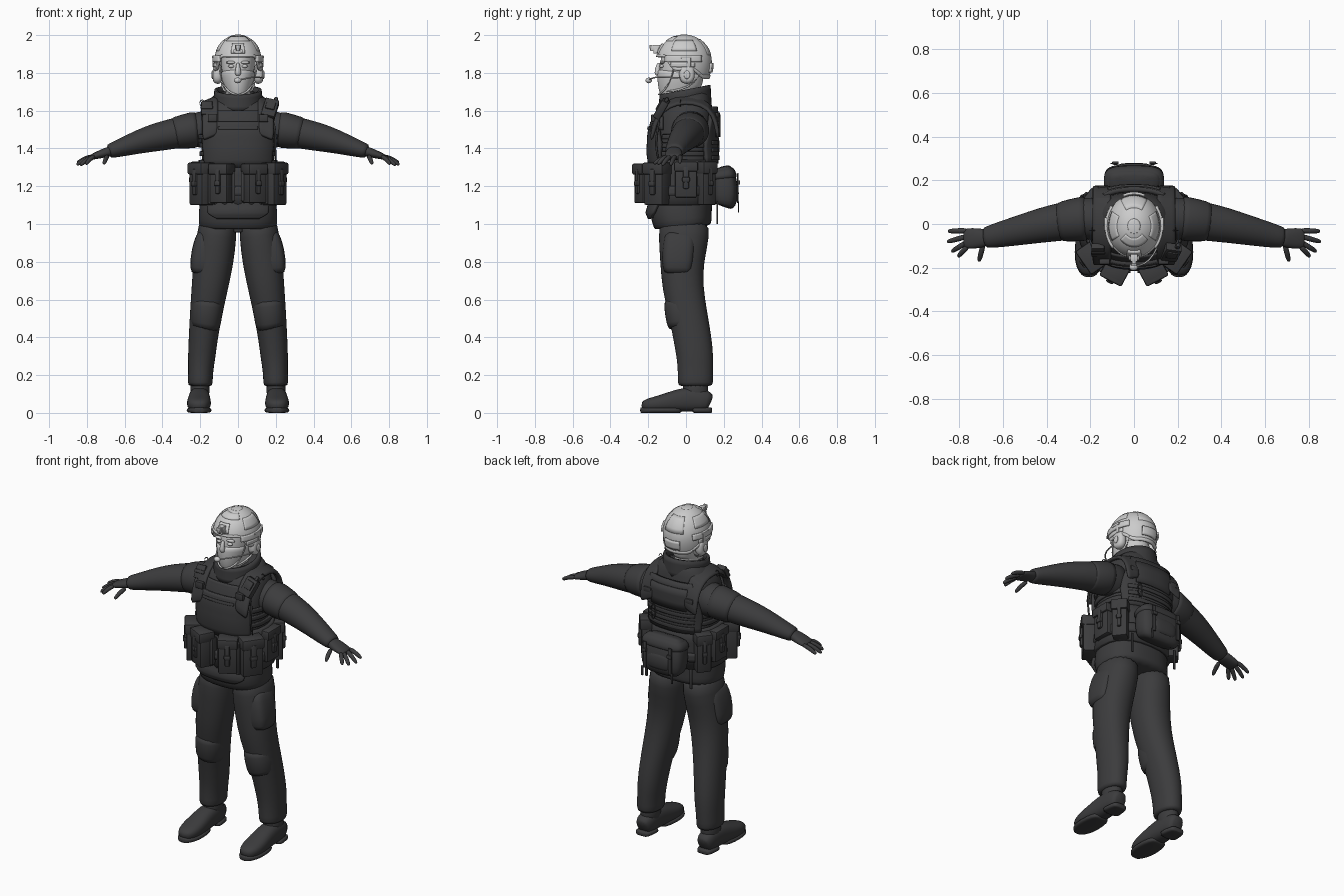
import bpy, bmesh, math
from mathutils import Vector as V, Matrix as M
R = math.radians
DARK = bpy.data.materials.new("dark_cloth")
DARK.diffuse_color = (0.045, 0.045, 0.047, 1)

def finish(name, bm, mat=DARK, mirror=False, thick=0, sub=0, angle=None):
    me = bpy.data.meshes.new(name)
    bm.to_mesh(me); bm.free()
    ob = bpy.data.objects.new(name, me)
    bpy.context.collection.objects.link(ob)
    if mat: me.materials.append(mat)
    if angle:
        bpy.ops.object.select_all(action='DESELECT')
        ob.select_set(True)
        bpy.context.view_layer.objects.active = ob
        bpy.ops.object.shade_smooth_by_angle(angle=R(angle))
    else:
        for p in me.polygons: p.use_smooth = True
    if thick:
        s = ob.modifiers.new("thick", 'SOLIDIFY'); s.thickness = thick; s.offset = 0
    if sub:
        ob.modifiers.new("sub", 'SUBSURF').levels = sub
        ob.modifiers["sub"].render_levels = sub
    if mirror: ob.modifiers.new("mirror", 'MIRROR')
    return ob

def spow(x, p): return math.copysign(abs(x) ** p, x)

def loft(name, rings, n=16, p=1.0, sub=1, **kw):
    """Skin rings (x, y, z, side radius, up radius) along their path."""
    bm, rows, c = bmesh.new(), [], [V(r[:3]) for r in rings]
    for i, r in enumerate(rings):
        t = (c[min(i + 1, len(c) - 1)] - c[max(i - 1, 0)]).normalized()
        s = t.cross(V((0, -1, 0)) if abs(t.z) > .8 else V((0, 0, -1))).normalized()
        u = t.cross(s)
        rows.append([bm.verts.new(c[i] + s * r[3] * spow(math.cos(k * math.tau / n), p)
                     + u * r[4] * spow(math.sin(k * math.tau / n), p)) for k in range(n)])
    for a, b in zip(rows, rows[1:]):
        for k in range(n):
            bm.faces.new((a[k], a[(k + 1) % n], b[(k + 1) % n], b[k]))
    bm.faces.new(rows[0][::-1]); bm.faces.new(rows[-1])
    return finish(name, bm, sub=sub, **kw)

def tube(name, pts, r, n=8, **kw):
    return loft(name, [(*p, r, r) for p in pts], n, **kw)

def grid(name, f, nu, nv, thick=.012, **kw):
    """Curved panel from a surface function of u, v in 0..1."""
    bm = bmesh.new()
    g = [[bm.verts.new(f(i / nu, j / nv)) for i in range(nu + 1)] for j in range(nv + 1)]
    for j in range(nv):
        for i in range(nu):
            bm.faces.new((g[j][i], g[j][i + 1], g[j + 1][i + 1], g[j + 1][i]))
    bmesh.ops.remove_doubles(bm, verts=bm.verts, dist=1e-5)
    return finish(name, bm, thick=thick, angle=40, **kw)

def boxes(name, parts, mat4=M(), bevel=.008, seg=2, **kw):
    bm = bmesh.new()
    for c, s in parts:
        bmesh.ops.create_cube(bm, matrix=mat4 @ M.Translation(c) @ M.Diagonal((*s, 1)))
    bmesh.ops.bevel(bm, geom=bm.edges[:], offset=bevel, segments=seg, affect='EDGES', profile=.5)
    return finish(name, bm, angle=40, **kw)

def ball(name, c, s, **kw):
    bm = bmesh.new()
    bmesh.ops.create_uvsphere(bm, u_segments=16, v_segments=10, radius=1,
                              matrix=M.Translation(c) @ M.Diagonal((*s, 1)))
    return finish(name, bm, **kw)

# Torso: z, half width, centre y, half depth
T = [(.98, .203, -.015, .15), (.99, .208, -.015, .153), (1.06, .212, -.03, .168), (1.12, .2, -.02, .16),
     (1.25, .19, -.01, .155), (1.38, .193, -.018, .165), (1.48, .203, -.015, .163), (1.56, .203, -.003, .153),
     (1.62, .185, .005, .138), (1.66, .15, .005, .125), (1.69, .115, -.005, .115)]
loft("jacket", [(0, cy, z, rx, ry) for z, rx, cy, ry in T], 24, .82)

def torso(a, z, off):
    for p, q in zip(T, T[1:]):
        if z <= q[0]: break
    k = (z - p[0]) / (q[0] - p[0])
    rx, cy, ry = (p[i] + (q[i] - p[i]) * k for i in (1, 2, 3))
    return V(((rx + off) * spow(math.sin(a), .82), cy - (ry + off) * spow(math.cos(a), .82), z))

def panel(name, mid, rows, off=.012, thick=.018, **kw):
    """Panel hugging the torso; rows are (z, half angle)."""
    def f(u, v):
        k = v * (len(rows) - 1); i = min(int(k), len(rows) - 2); k -= i
        z, h = (rows[i][j] + (rows[i + 1][j] - rows[i][j]) * k for j in (0, 1))
        return torso(R(mid + (2 * u - 1) * h), z, off)
    return grid(name, f, 24, (len(rows) - 1) * 3, thick, **kw)

# Vest
panel("cummerbund", 0, [(1.1, 180), (1.34, 180)], .008)
panel("waist_belt", 0, [(1.15, 180), (1.2, 180)], .02)
panel("groin_flap", 0, [(1.03, 25), (1.06, 42), (1.13, 48)], .008)
panel("chest_plate", 0, [(1.3, 52), (1.42, 56), (1.49, 48), (1.54, 30)], .016, .022)
panel("chest_bib", 0, [(1.5, 52), (1.56, 44), (1.6, 34)], .006, .012)
panel("back_plate", 180, [(1.32, 52), (1.42, 55), (1.52, 46), (1.62, 38)], .014, .022)
panel("back_upper_flap", 180, [(1.46, 26), (1.59, 28)], .028, .012)
panel("chest_webbing", 0, [(1.5, 22), (1.515, 22)], .03, .008)
for i in range(3):
    panel("back_webbing", 180, [(1.34 + i * .04, 40), (1.362 + i * .04, 40)], .028, .006)
    panel("side_strap", 90, [(1.36 + i * .045, 36), (1.385 + i * .045, 36)], .006, .01, mirror=True)

# Shoulder straps
S = [(-.185, 1.47), (-.165, 1.56), (-.125, 1.635), (-.05, 1.672), (.04, 1.675), (.12, 1.645), (.16, 1.57), (.17, 1.48)]
grid("shoulder_strap", lambda u, v: V((.105 + .085 * u, S[round(v * 7)][0], S[round(v * 7)][1] - .035 * u)),
     4, 7, .022, mirror=True, sub=1)
boxes("strap_buckle", [((.135, -.172, 1.56), (.05, .025, .04)), ((.14, .165, 1.53), (.05, .02, .03))], bevel=.005, mirror=True)
tilt = M.Translation((.17, -.13, 1.61)) @ M.Rotation(R(-30), 4, 'X') @ M.Rotation(R(15), 4, 'Y')
boxes("shoulder_radio", [((0, 0, 0), (.075, .04, .105)), ((0, -.02, .01), (.05, .015, .05)), ((.015, 0, .06), (.02, .02, .03))], tilt, .006)
tilt = M.Translation((-.165, -.12, 1.61)) @ M.Rotation(R(-30), 4, 'X')
boxes("shoulder_pad", [((0, 0, 0), (.06, .03, .08)), ((0, -.015, 0), (.065, .01, .02))], tilt, .005)
tube("radio_cable", [(.18, -.14, 1.56), (.2, -.15, 1.5), (.195, -.165, 1.42), (.2, -.14, 1.32)], .006)
for s in (-1, 1):
    tube("strap_loop", [(s * (.19 + .014 * math.cos(k)), -.03, 1.64 + .02 * math.sin(k)) for k in (0, 1, 2, 3, 4, 5, 6.2)], .004, 6)
tube("back_clip", [(.1 + .015 * math.cos(k), .172, 1.41 + .05 * math.sin(k)) for k in (0, .8, 1.6, 2.4, 3.1, 3.9, 4.7, 5.5, 6.25)], .005, 6)

# Collar
def collar(u, v):
    a = math.tau * u; back = (1 - math.cos(a)) / 2
    return V(((.126 - .01 * v) * math.sin(a), -.005 - (.132 - .006 * v) * math.cos(a), 1.6 + .03 * back + v * (.085 + .02 * back)))
grid("collar", collar, 32, 4, .018)
loft("neck_scarf", [(0, -.005, 1.6, .1, .105), (0, -.01, 1.66, .1, .11), (0, -.01, 1.685, .085, .1), (0, -.01, 1.69, .07, .08)])

# Arms and gloves
loft("sleeve", [(.12, .02, 1.5, .1, .12), (.2, .025, 1.5, .1, .095), (.26, .025, 1.495, .093, .088), (.32, .012, 1.482, .09, .083),
     (.42, -.005, 1.463, .082, .078), (.52, -.028, 1.437, .07, .065), (.61, -.048, 1.407, .06, .05),
     (.675, -.062, 1.387, .05, .04), (.685, -.063, 1.384, .046, .036)], mirror=True)
loft("shoulder_patch", [(.215, .025, 1.5, .102, .095), (.225, .025, 1.5, .106, .1), (.335, .01, 1.48, .094, .087), (.345, .009, 1.478, .088, .08)], mirror=True)
loft("glove_palm", [(.66, -.06, 1.39, .038, .03), (.7, -.065, 1.378, .045, .026), (.74, -.066, 1.366, .05, .021),
     (.772, -.066, 1.355, .046, .016), (.78, -.066, 1.352, .04, .012)], 12, .85, mirror=True)
for y, tip in ((-.03, (.853, -.033, 1.323)), (-.055, (.856, -.082, 1.312)), (-.08, (.836, -.127, 1.31)), (-.1, (.806, -.15, 1.315)), (-.09, (.71, -.172, 1.318))):
    b, t = V((.76 if y != -.09 else .69, y, 1.36)), V(tip)
    m = (b + t) / 2 + V((0, 0, .008))
    loft("glove_finger", [(*b, .014, .014), (*m, .0135, .0135), (*(m * .3 + t * .7), .012, .012), (*t, .007, .007)], 8, mirror=True)

# Trousers
loft("trouser_leg", [(.2, .05, .14, .06, .088), (.2, .05, .152, .067, .094), (.198, .05, .22, .066, .094), (.192, .048, .3, .074, .098),
     (.185, .035, .39, .077, .102), (.17, .012, .52, .086, .102), (.15, -.018, .66, .097, .11), (.13, -.022, .8, .108, .116),
     (.112, -.01, .94, .106, .138), (.106, -.01, 1.03, .1, .13)], 20, .92, mirror=True)
loft("cargo_pocket", [(.185, -.045, .735, .05, .06), (.185, -.045, .745, .075, .082), (.17, -.04, .86, .078, .09),
     (.155, -.03, .94, .066, .085), (.153, -.03, .95, .05, .06)], 16, .6, mirror=True)
loft("knee_patch", [(.178, -.005, .44, .07, .085), (.172, -.004, .46, .082, .098), (.16, -.018, .59, .09, .106), (.158, -.02, .61, .07, .09)], 16, .9, mirror=True)
boxes("trouser_fly", [((0, -.11, .985), (.05, .05, .06))], bevel=.01)

# Boots
loft("boot_foot", [(.205, .132, .055, .03, .035), (.205, .12, .062, .05, .055), (.205, .04, .075, .056, .07), (.205, -.05, .065, .06, .06),
     (.207, -.13, .05, .067, .045), (.207, -.2, .042, .058, .036), (.207, -.237, .036, .028, .022)], 16, .8, mirror=True)
loft("boot_shaft", [(.203, .045, .05, .052, .07), (.202, .05, .12, .052, .07), (.2, .055, .2, .05, .068)], mirror=True)
for nm, a in (("boot_sole", ((-.02, .04), (-.05, .06), (-.13, .07), (-.2, .062), (-.235, .034), (-.243, .02))),
              ("boot_heel", ((.138, .03), (.13, .048), (.06, .057), (.03, .055)))):
    loft(nm, [(.206, y, .014, r, .015) for y, r in a], 12, .5, mirror=True)

# Belt pouches, turned outward by an angle around z
def pouch(name, x, y, turn, w, d, z0, z1, bevel=.009, **kw):
    h = z1 - z0
    boxes(name, [((0, 0, 0), (w, d, h)), ((0, -.004, h * .36), (w + .01, d + .012, h * .28)),
          ((0, -d / 2 - .004, .01), (w * .28, .02, h * .62)), ((0, -d / 2 - .01, .0), (w * .36, .02, .03))],
          M.Translation((x, y, (z0 + z1) / 2)) @ M.Rotation(R(turn), 4, 'Z'), bevel, **kw)
pouch("front_pouch", .085, -.215, 28, .105, .085, 1.11, 1.32, mirror=True)
pouch("hip_pouch", .19, -.15, 55, .12, .085, 1.1, 1.325, mirror=True)
pouch("side_pouch", .213, .0, 90, .115, .055, 1.14, 1.33, mirror=True)
pouch("rear_side_pouch", .185, .105, 128, .085, .07, 1.1, 1.33, mirror=True)
boxes("pouch_divider", [((.03, -.2, 1.2), (.03, .05, .16)), ((.14, -.19, 1.2), (.04, .06, .19))], bevel=.006, mirror=True)
loft("rear_pack", [(0, .2, 1.09, .1, .04), (0, .205, 1.1, .125, .06), (0, .207, 1.15, .14, .07), (0, .205, 1.23, .138, .067),
     (0, .195, 1.29, .125, .055), (0, .19, 1.305, .1, .035)], 20, .6)
loft("rear_pack_pocket", [(0, .245, 1.115, .06, .02), (0, .245, 1.125, .085, .036), (0, .245, 1.2, .09, .036), (0, .24, 1.225, .06, .02)], 16, .6)
loft("rear_pack_lid", [(0, .2, 1.235, .12, .06), (0, .2, 1.24, .143, .073), (0, .195, 1.275, .138, .068), (0, .19, 1.3, .11, .05)], 20, .6)
boxes("rear_pack_strap", [((.085, .275, 1.19), (.022, .008, .16)), ((.085, .28, 1.22), (.03, .014, .022)),
      ((.1, .277, 1.09), (.014, .006, .06)), ((.15, .165, 1.06), (.016, .008, .12))], bevel=.003, mirror=True)

# Head, left grey
G = dict(mat=None)
loft("head", [(0, .005, 1.62, .062, .068), (0, -.01, 1.68, .066, .09), (0, -.03, 1.7, .064, .1), (0, -.028, 1.76, .082, .116),
     (0, -.022, 1.83, .09, .12), (0, -.015, 1.9, .09, .115), (0, -.01, 1.95, .06, .08)], 20, **G)
loft("face_mask", [(0, -.012, 1.66, .068, .09), (0, -.03, 1.685, .062, .103), (0, -.034, 1.715, .075, .115), (0, -.031, 1.765, .089, .123),
     (0, -.028, 1.8, .093, .126), (0, -.027, 1.808, .086, .119)], 20, **G)
loft("nose", [(0, -.143, 1.855, .009, .008), (0, -.15, 1.83, .012, .012), (0, -.152, 1.8, .018, .018), (0, -.147, 1.785, .014, .012)], 10, **G)
ball("eye", (.035, -.128, 1.835), (.017, .012, .009), mirror=True, **G)
ball("brow", (.037, -.125, 1.855), (.028, .014, .008), mirror=True, **G)

# Helmet
def helm(a, phi, off=0):
    c, s = math.cos(phi), math.sin(phi)
    r = s if c > 0 else 1 - .3 * c * c
    return V(((.121 + off) * r * math.sin(a), -.01 - (.142 + off) * r * math.cos(a), 1.858 + (.14 + off) * c))
def step(x): x = min(max(x, 0), 1); return x * x * (3 - 2 * x)
def brim(a):
    d = abs(math.degrees(a))
    return math.acos((1.885 - .07 * step((d - 42) / 30) - .04 * step((d - 105) / 35) - 1.858) / .14)
def shell(lo, hi, off):
    return lambda u, v: helm(R(360 * u - 180), brim(R(360 * u - 180)) * (lo + (hi - lo) * v), off)
def helm_panel(name, a0, a1, p0, p1, off=.006, thick=.01, **kw):
    grid(name, lambda u, v: helm(R(a0 + (a1 - a0) * u), R(p0 + (p1 - p0) * v), off), 12, 4, thick, mat=None, **kw)
grid("helmet_shell", shell(1, 0, 0), 48, 14, .01, **G)
grid("helmet_rim", shell(1.01, .94, .003), 48, 2, .012, **G)
helm_panel("helmet_rail", 48, 128, 90, 77, .008, .014, mirror=True)
helm_panel("helmet_rail_lower", 62, 112, 100, 92, .006, .012, mirror=True)
helm_panel("helmet_side_patch", 60, 120, 66, 38, .003, .008, mirror=True)
helm_panel("helmet_front_patch", -50, 50, 40, 22, .003, .008)
helm_panel("helmet_back_patch", 150, 210, 75, 35, .003, .008)
helm_panel("helmet_top_patch", 0, 360, 14, 0, .002, .006)
helm_panel("helmet_rear_dial", 158, 202, 112, 92, .008, .014)
helm_panel("front_mount_plate", -17, 17, 72, 50, .006, .014)
boxes("front_mount", [((0, -.155, 1.925), (.034, .035, .045)), ((0, -.175, 1.93), (.02, .03, .03)), ((.018, -.155, 1.915), (.014, .02, .02)),
      ((-.018, -.155, 1.915), (.014, .02, .02)), ((0, -.187, 1.938), (.026, .012, .02))], bevel=.004, **G)

# Headset, boom and chin straps
loft("ear_cup", [(.085, .005, 1.795, .036, .048), (.1, .005, 1.795, .042, .054), (.118, .005, 1.795, .042, .054),
     (.13, .005, 1.795, .034, .044), (.134, .005, 1.795, .02, .028)], 20, .85, mirror=True, **G)
loft("ear_cup_knob", [(.128, .005, 1.79, .018, .024), (.138, .005, 1.79, .018, .024), (.14, .005, 1.79, .012, .016)], 12, mirror=True, **G)
boxes("headset_arm", [((.128, .015, 1.86), (.014, .022, .06)), ((.13, .0, 1.885), (.014, .06, .016))], bevel=.004, mirror=True, **G)
tube("mic_boom", [(.125, -.025, 1.775), (.118, -.08, 1.775), (.09, -.145, 1.78), (.05, -.185, 1.772), (.0, -.195, 1.762)], .0045, **G)
ball("mic_tip", (-.002, -.197, 1.76), (.02, .017, .015), **G)
tube("chin_strap", [(.102, -.06, 1.86), (.094, -.07, 1.79), (.078, -.095, 1.73), (.04, -.135, 1.69), (0, -.147, 1.685)], .006, mirror=True, **G)
tube("rear_chin_strap", [(.1, .08, 1.8), (.086, .04, 1.74), (.078, -.03, 1.71), (.06, -.11, 1.7)], .006, mirror=True, **G)
